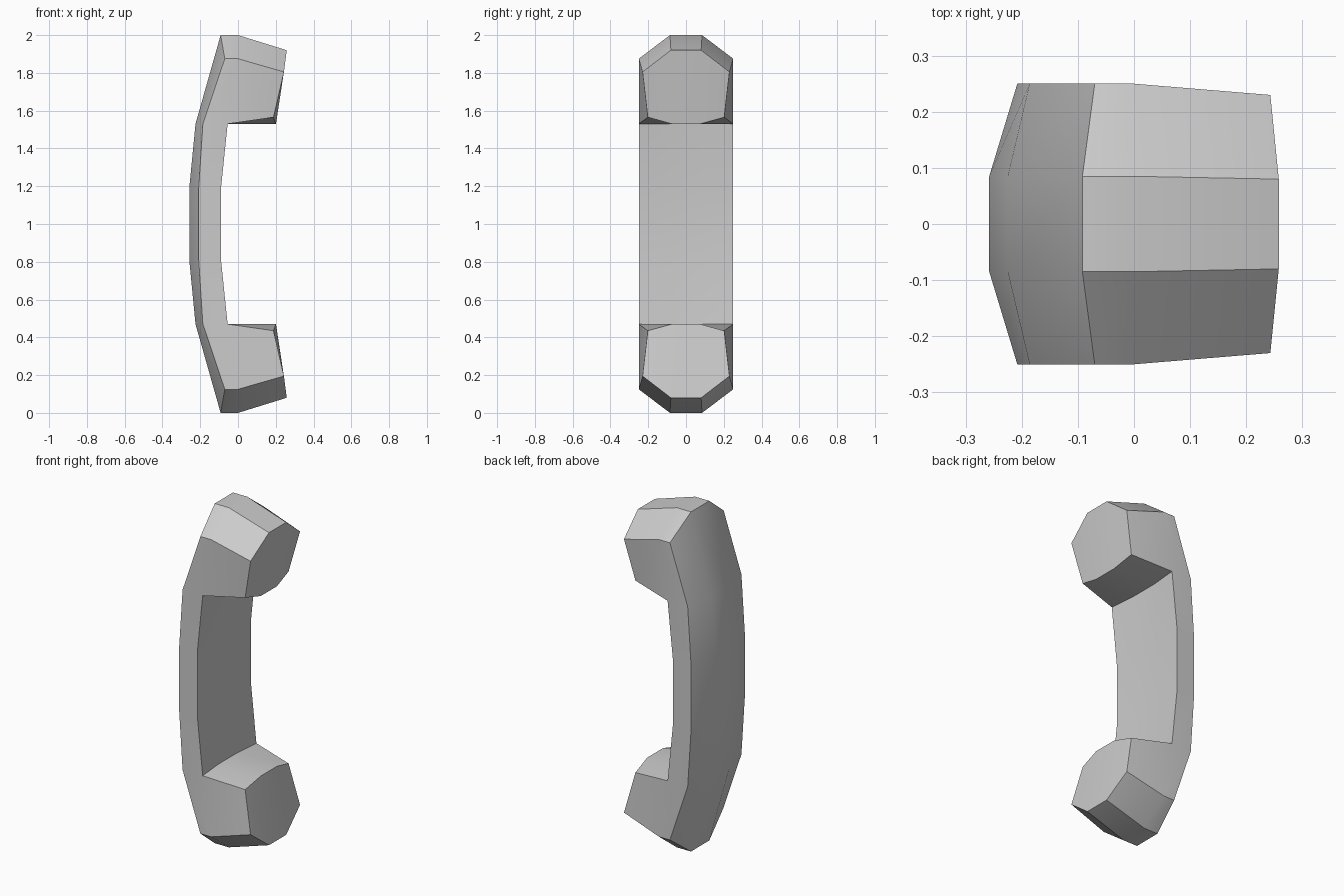
import bpy, bmesh, math

if "Cube" in bpy.data.objects:
    bpy.data.objects.remove(bpy.data.objects["Cube"])

# Upper half profiles (x, y, z), from back of grip round the earpiece to front of grip
crown = [(-.258, .085, 1.19), (-.225, .085, 1.53), (-.092, .085, 2), (0, .085, 2),
         (.258, .08, 1.92), (.201, .075, 1.53), (-.07, .085, 1.53), (-.093, .085, 1.19)]
flank = [(-.208, .25, 1.19), (-.186, .25, 1.53), (-.07, .25, 1.875), (0, .25, 1.875),
         (.243, .23, 1.805), (.188, .202, 1.565), (-.055, .25, 1.53), (-.09, .25, 1.19)]


def loop(bm, half, side):
    """Close a half profile with its mirror image below z = 1."""
    pts = half + [(x, y, 2 - z) for x, y, z in reversed(half)]
    return [bm.verts.new((x, side * y, z)) for x, y, z in pts]


bm = bmesh.new()
rows = [loop(bm, flank, -1), loop(bm, crown, -1), loop(bm, crown, 1), loop(bm, flank, 1)]
n = len(rows[0])

# Strips wrapping from one flank across the centre to the other
for a, b in zip(rows, rows[1:]):
    for i in range(n):
        j = (i + 1) % n
        bm.faces.new((a[i], a[j], b[j], b[i]))

# Side walls: grip, neck and receiver cup, top and bottom
for row in (rows[0], rows[3]):
    for quad in ((0, 1, 6, 7), (1, 2, 3, 6), (3, 4, 5, 6)):
        bm.faces.new([row[k] for k in quad])
        bm.faces.new([row[n - 1 - k] for k in quad])
    bm.faces.new((row[0], row[7], row[8], row[15]))

bmesh.ops.recalc_face_normals(bm, faces=bm.faces)
mesh = bpy.data.meshes.new("handset")
bm.to_mesh(mesh)
bm.free()
handset = bpy.data.objects.new("handset", mesh)
bpy.context.collection.objects.link(handset)

# Soft shading across shallow bends, crisp corners elsewhere
bpy.context.view_layer.objects.active = handset
handset.select_set(True)
bpy.ops.object.shade_smooth_by_angle(angle=math.radians(30))
